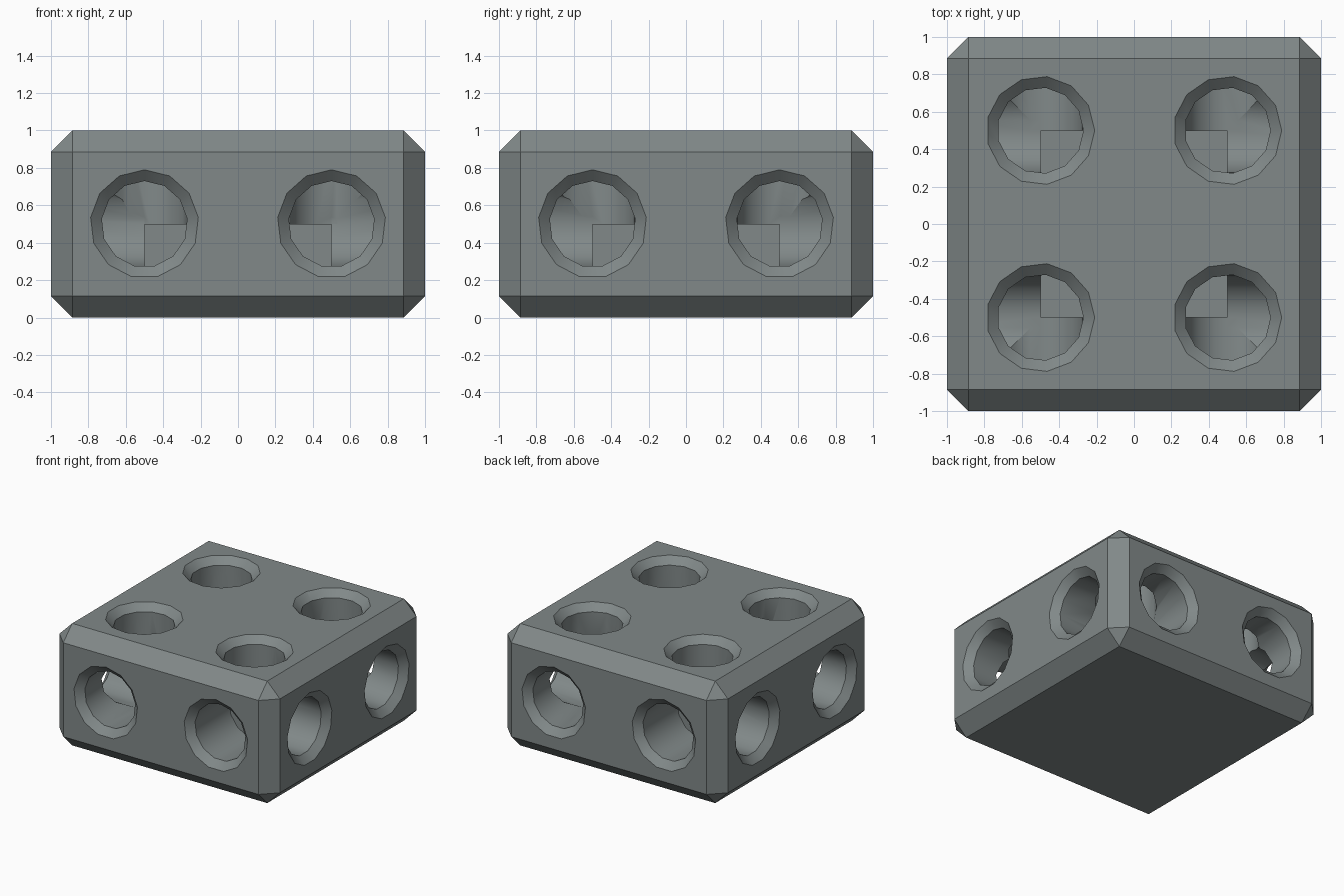
import bpy, bmesh, math
from mathutils import Vector

if "Cube" in bpy.data.objects:
    bpy.data.objects.remove(bpy.data.objects["Cube"])

SIDES = 13       # sides of each socket
R_IN, R_OUT = 0.23, 0.29
RIM = 0.055      # depth of the socket's chamfered rim
CHAMFER = 0.115  # chamfer of the block edges

grey = bpy.data.materials.new("slate grey")
grey.diffuse_color = (0.22, 0.25, 0.25, 1)
grey.use_nodes = True
grey.node_tree.nodes["Principled BSDF"].inputs["Base Color"].default_value = grey.diffuse_color


def make_object(name, bm):
    bmesh.ops.recalc_face_normals(bm, faces=bm.faces)
    mesh = bpy.data.meshes.new(name)
    bm.to_mesh(mesh)
    bm.free()
    mesh.materials.append(grey)
    obj = bpy.data.objects.new(name, mesh)
    bpy.context.collection.objects.link(obj)
    return obj


def socket_cutter(name, centre, axis, start):
    """Tube from the cell centre outward along axis, flaring at the surface."""
    bm = bmesh.new()
    axis, start = Vector(axis), Vector(start)
    side = axis.cross(start)
    flare = (R_OUT - R_IN) / RIM
    profile = [(R_IN, 0), (R_IN, 0.5 - RIM), (R_OUT + 0.05 * flare, 0.55)]
    rings = []
    for r, d in profile:
        ring = []
        for i in range(SIDES):
            a = 2 * math.pi * i / SIDES
            offset = start * math.cos(a) + side * math.sin(a)
            ring.append(bm.verts.new(Vector(centre) + axis * d + offset * r))
        rings.append(ring)
    for low, high in zip(rings, rings[1:]):
        for i in range(SIDES):
            j = (i + 1) % SIDES
            bm.faces.new((low[i], low[j], high[j], high[i]))
    bm.faces.new(rings[0])
    bm.faces.new(rings[-1])
    return make_object(name, bm)


# Chamfered block
bm = bmesh.new()
bmesh.ops.create_cube(bm, size=1)
for v in bm.verts:
    v.co = (v.co.x * 2, v.co.y * 2, v.co.z + 0.5)
bmesh.ops.bevel(bm, geom=bm.edges[:], offset=CHAMFER, segments=1,
                affect='EDGES', profile=0.5)
block = make_object("block", bm)

# Three sockets meet at the centre of each corner cell
cutters = []
for sx in (-1, 1):
    for sy in (-1, 1):
        centre = (sx * 0.5, sy * 0.5, 0.5)
        for axis, start in (((sx, 0, 0), (0, 0, 1)),
                            ((0, sy, 0), (0, 0, 1)),
                            ((0, 0, 1), (1, 0, 0))):
            cutters.append(socket_cutter("socket_cutter", centre, axis, start))

bpy.context.view_layer.objects.active = block
for cutter in cutters:
    cutter.hide_render = True
    mod = block.modifiers.new("socket", 'BOOLEAN')
    mod.operation = 'DIFFERENCE'
    mod.solver = 'EXACT'
    mod.object = cutter
    bpy.ops.object.modifier_apply(modifier=mod.name)
for cutter in cutters:
    bpy.data.objects.remove(cutter)

# Smooth socket walls, crisp chamfers
bpy.ops.object.select_all(action='DESELECT')
block.select_set(True)
bpy.ops.object.shade_smooth_by_angle(angle=math.radians(30))
